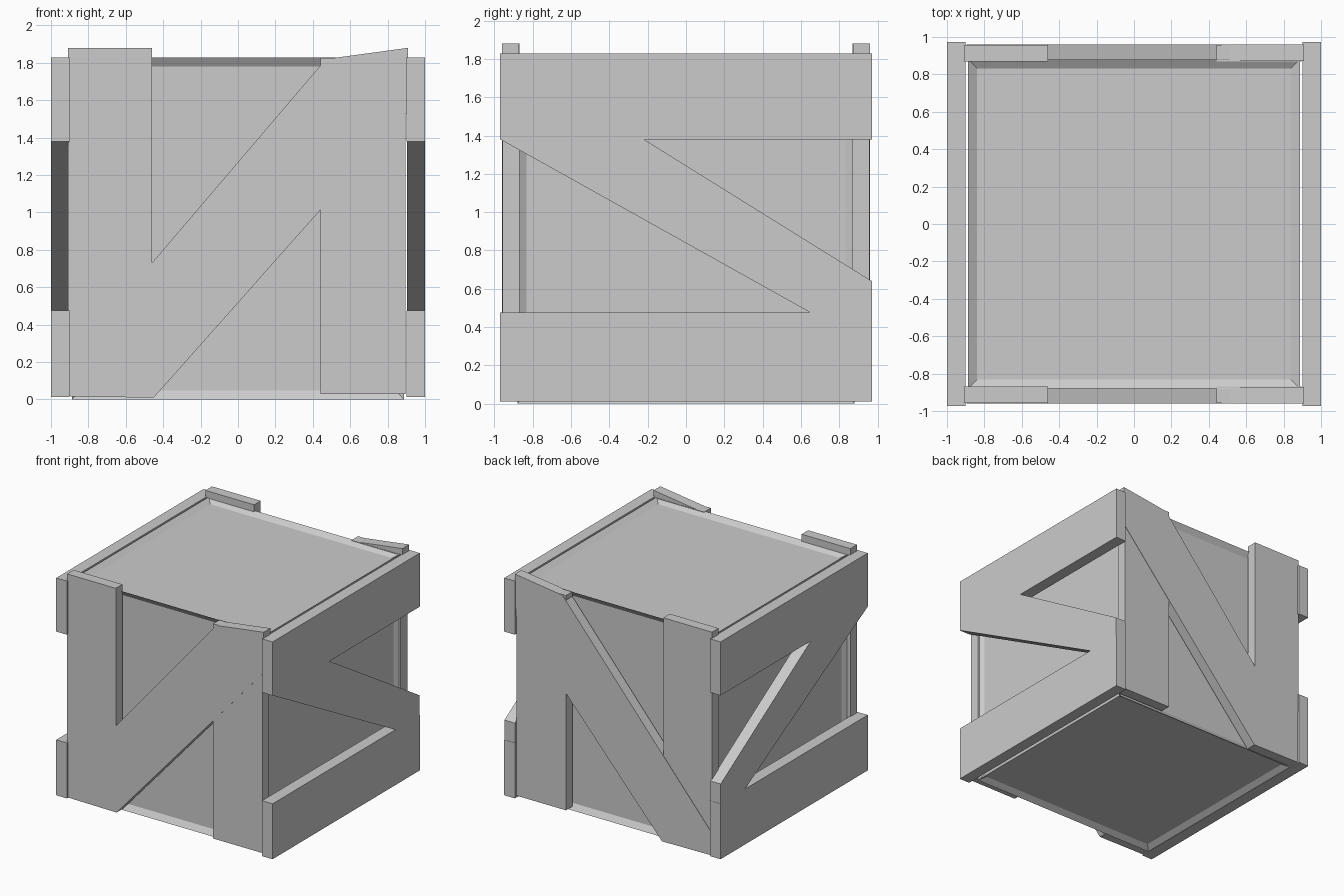
import bpy, bmesh
from mathutils import Vector

if "Cube" in bpy.data.objects:
    bpy.data.objects.remove(bpy.data.objects["Cube"])


def finish(bm, name):
    bmesh.ops.recalc_face_normals(bm, faces=bm.faces)
    mesh = bpy.data.meshes.new(name)
    bm.to_mesh(mesh)
    bm.free()
    obj = bpy.data.objects.new(name, mesh)
    bpy.context.collection.objects.link(obj)
    return obj


def board(name, profile, axis, near, far):
    """Extrude a 2D outline (horizontal, z) along 'x' or 'y' from near to far."""
    def place(p, d):
        return (p[0], d, p[1]) if axis == 'y' else (d, p[0], p[1])
    bm = bmesh.new()
    face = bm.faces.new([bm.verts.new(place(p, near)) for p in profile])
    new = bmesh.ops.extrude_face_region(bm, geom=[face])['geom']
    shift = Vector(place((0, 0), far - near))
    bmesh.ops.translate(bm, vec=shift,
                        verts=[v for v in new if isinstance(v, bmesh.types.BMVert)])
    return finish(bm, name)


def rect(a0, a1, z0, z1):
    return [(a0, z0), (a1, z0), (a1, z1), (a0, z1)]


# Crate body with a recessed panel on every face
bm = bmesh.new()
bmesh.ops.create_cube(bm, size=2)
bmesh.ops.scale(bm, vec=(0.887, 0.88, 0.913), verts=bm.verts)
bmesh.ops.translate(bm, vec=(0, 0, 0.914), verts=bm.verts)
bmesh.ops.recalc_face_normals(bm, faces=bm.faces)
bmesh.ops.inset_individual(bm, faces=bm.faces[:], thickness=0.067, depth=-0.03)
finish(bm, "crate_body")

# Outlines of the boards on the front and back
left_post = rect(-0.91, -0.46, 0.02, 1.88)
right_post = rect(0.44, 0.895, 0.03, 1.825)
long_brace = [(-0.895, 0.015), (-0.45, 0.01), (0.9, 1.53),
              (0.91, 1.88), (0.47, 1.82), (-0.895, 0.22)]

for side, s in (("front", -1), ("back", 1)):
    board(side + "_left_post", left_post, 'y', s * 0.87, s * 0.957)
    board(side + "_right_post", right_post, 'y', s * 0.87, s * 0.957)
    board(side + "_brace", long_brace, 'y', s * 0.872, s * 0.96)

# Outlines of the planks on the left and right sides
top_plank = rect(-0.972, 0.972, 1.38, 1.828)
bottom_plank = rect(-0.972, 0.972, 0.012, 0.475)
side_brace = [(-0.97, 1.38), (0.65, 0.475), (0.97, 0.475),
              (0.97, 0.64), (-0.22, 1.38)]

for side, s in (("left", -1), ("right", 1)):
    board(side + "_top_plank", top_plank, 'x', s * 0.902, s * 1.0)
    board(side + "_bottom_plank", bottom_plank, 'x', s * 0.902, s * 1.0)
    board(side + "_brace", side_brace, 'x', s * 0.904, s * 1.0)
